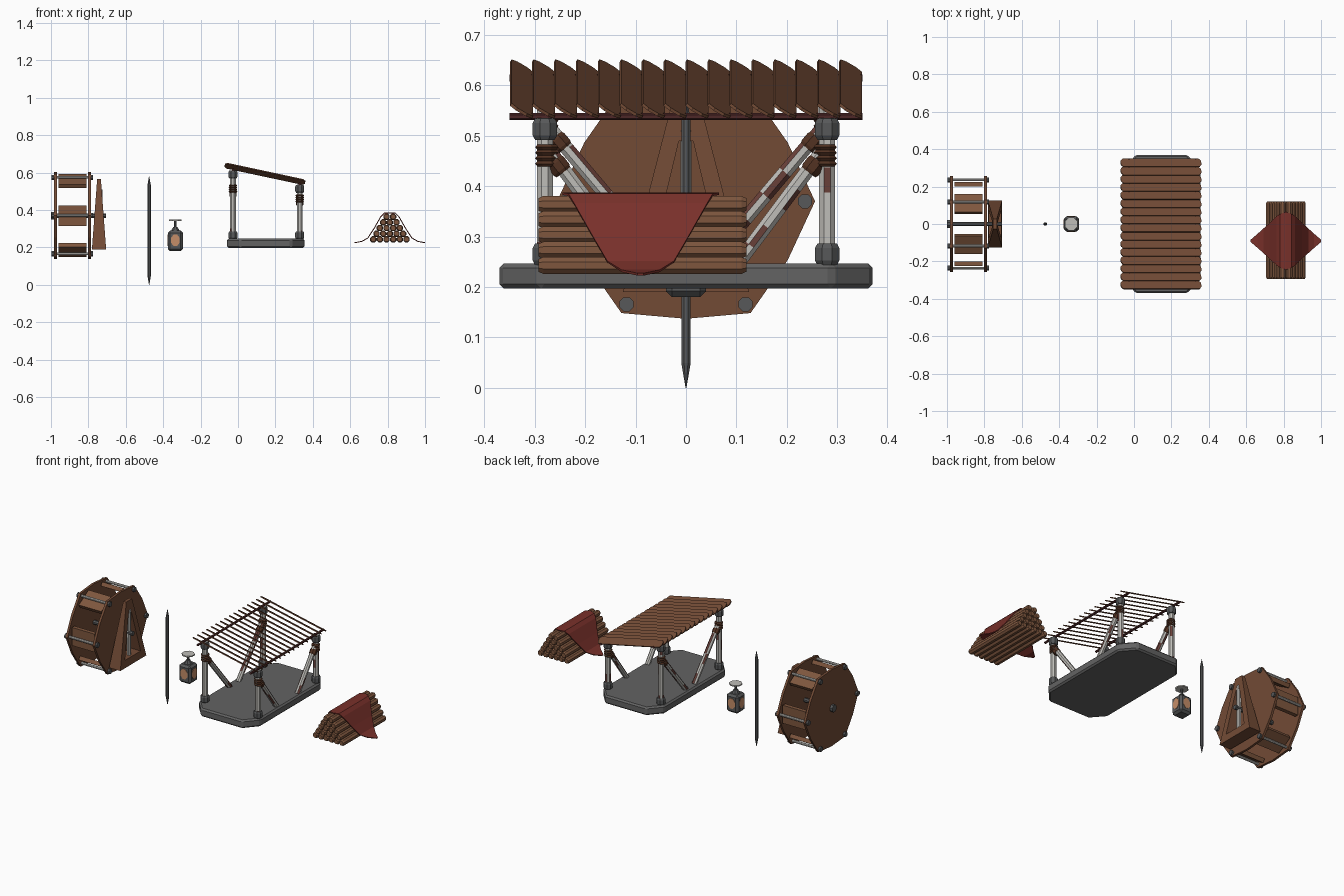
import bpy, bmesh, math, random
from mathutils import Vector, Matrix

if "Cube" in bpy.data.objects:
    bpy.data.objects.remove(bpy.data.objects["Cube"])
random.seed(4)

def mat(name, r, g, b):
    m = bpy.data.materials.new(name)
    m.diffuse_color = (r, g, b, 1)
    m.use_nodes = True
    m.node_tree.nodes["Principled BSDF"].inputs["Base Color"].default_value = m.diffuse_color
    return m

WOOD = mat("brown wood", .17, .07, .036)
LOG = mat("log wood", .21, .094, .048)
ROPE = mat("rope brown", .085, .032, .016)
STONE = mat("stone grey", .125, .125, .125)
IRON = mat("dark iron", .095, .098, .10)
STEEL = mat("light steel", .52, .51, .48)
RUST = mat("rust", .14, .05, .04)
RED = mat("red cloth", .19, .03, .023)
RAIL = mat("maroon rail", .075, .02, .02)
TAN = mat("tan panel", .56, .27, .14)

def finish(name, bm, *mats):
    bmesh.ops.recalc_face_normals(bm, faces=bm.faces)
    me = bpy.data.meshes.new(name)
    bm.to_mesh(me)
    bm.free()
    ob = bpy.data.objects.new(name, me)
    bpy.context.collection.objects.link(ob)
    for m in mats:
        me.materials.append(m)
    return ob

def lathe(name, p0, p1, prof, n, m, rust=0.0):
    """Turned part from p0 to p1; prof = (fraction, radius) rings."""
    p0, p1 = Vector(p0), Vector(p1)
    d = p1 - p0
    q = d.to_track_quat('Z', 'Y').to_matrix()
    bm = bmesh.new()
    rings = []
    for t, r in prof:
        rings.append([bm.verts.new(p0 + d * t + q @ Vector((r * math.cos(a), r * math.sin(a), 0)))
                      for a in [2 * math.pi * (i + .5) / n for i in range(n)]])
    for a, b in zip(rings, rings[1:]):
        for i in range(n):
            f = bm.faces.new((a[i], a[(i + 1) % n], b[(i + 1) % n], b[i]))
            f.material_index = 1 if random.random() < rust else 0
    bm.faces.new(rings[0])
    bm.faces.new(rings[-1])
    return finish(name, bm, m, RUST)

def rod(name, p0, p1, r, n, m):
    return lathe(name, p0, p1, [(0, r), (1, r)], n, m)

def prism(name, pts, h, M, m):
    """Outline pts in local xy, thickness h centred, placed by M."""
    bm = bmesh.new()
    lo = [bm.verts.new(M @ Vector((x, y, -h / 2))) for x, y in pts]
    hi = [bm.verts.new(M @ Vector((x, y, h / 2))) for x, y in pts]
    bm.faces.new(lo)
    bm.faces.new(hi)
    k = len(pts)
    for i in range(k):
        bm.faces.new((lo[i], lo[(i + 1) % k], hi[(i + 1) % k], hi[i]))
    return finish(name, bm, m)

def bevel(ob, w):
    b = ob.modifiers.new("bevel", 'BEVEL')
    b.width, b.segments = w, 1

T, R = Matrix.Translation, Matrix.Rotation

# ---- paddle wheel: two bulged hexagon discs, six plates, bars and nuts
CZ = .37
disc = []
for i in range(12):
    a, r = math.radians(30 * i), (.256 if i % 2 == 0 else .233)
    disc.append((r * math.cos(a), r * math.sin(a)))
YZ = Matrix(((0, 0, 1, 0), (1, 0, 0, 0), (0, 1, 0, 0), (0, 0, 0, 1)))  # local xy -> world yz
for x, side in ((-.976, "outer"), (-.794, "inner")):
    prism("wheel_disc_" + side, disc, .014, T((x, 0, CZ)) @ YZ, WOOD)
for i in range(6):
    a = math.radians(60 * i)
    c, s = math.cos(a), math.sin(a)
    w = .055
    plate = [(-.076, -w), (.076, -w), (.076, w), (-.076, w)]
    M = T((-.885, .213 * c, CZ + .213 * s)) @ R(a - math.pi / 2, 4, 'X') @ Matrix.Identity(4)
    prism("wheel_paddle", plate, .024, M, LOG)
    y, z = .236 * c, CZ + .236 * s
    rod("wheel_bar", (-.99, y, z), (-.78, y, z), .008, 8, STEEL)
    for x0, x1 in ((-.996, -.983), (-.787, -.775)):
        rod("wheel_nut", (x0, y, z), (x1, y, z), .015, 8, IRON)
rod("wheel_axle", (-.99, 0, CZ), (-.705, 0, CZ), .013, 8, IRON)
rod("axle_cap", (-1.0, 0, CZ), (-.983, 0, CZ), .022, 8, IRON)

# ---- tapered triangular bearing frame beside the wheel
bm = bmesh.new()
outer = [(-.125, .19), (.125, .19), (.028, .565), (-.028, .565)]
inner = [(-.075, .235), (.075, .235), (.014, .49), (-.014, .49)]
loops = []
for pts in (outer, inner):
    for sgn in (-1, 1):
        loops.append([bm.verts.new((-.743 + sgn * (.038 - .028 * (z - .19) / .375), y, z)) for y, z in pts])
for a, b in ((0, 1), (2, 3), (0, 2), (1, 3)):
    for i in range(4):
        j = (i + 1) % 4
        bm.faces.new((loops[a][i], loops[a][j], loops[b][j], loops[b][i]))
finish("wheel_frame", bm, WOOD)
rod("frame_pole", (-.735, 0, .22), (-.735, 0, .51), .012, 8, STEEL)

# ---- double pointed spike
lathe("spike", (-.475, 0, 0), (-.475, 0, .58),
      [(0, .001), (.085, .010), (.915, .010), (1, .001)], 8, IRON)

# ---- lantern with tan panels, stem and disc lid
LX = -.335
h = .04
body = prism("lantern_body", [(-h, -h), (h, -h), (h, h), (-h, h)], .11, T((LX, 0, .235)), IRON)
bevel(body, .012)
for i in range(4):
    a = math.pi / 2 * i
    d = Vector((math.cos(a), math.sin(a), 0))
    M = T(Vector((LX, 0, .238)) + d * .04) @ R(a, 4, 'Z') @ YZ
    prism("lantern_panel", [(.025 * math.cos(t * math.pi / 4 + .39), .033 * math.sin(t * math.pi / 4 + .39))
                            for t in range(8)], .004, M, TAN)
lathe("lantern_collar", (LX, 0, .288), (LX, 0, .31), [(0, .025), (1, .012)], 8, IRON)
rod("lantern_stem", (LX, 0, .30), (LX, 0, .345), .007, 8, IRON)
rod("lantern_lid", (LX, 0, .341), (LX, 0, .348), .037, 8, STEEL)

# ---- stone slab with cut corners
x0, x1, Y = -.06, .355, .37
cx, cy = .07, .08
slab = prism("stone_slab", [(x0 + cx, -Y), (x1 - cx, -Y), (x1, -Y + cy), (x1, Y - cy),
                            (x1 - cx, Y), (x0 + cx, Y), (x0, Y - cy), (x0, -Y + cy)],
             .05, T((0, 0, .222)), STONE)
bevel(slab, .009)

# ---- posts, joints, braces, rope lashings and rails
for x, top, bz, foot, rope in ((-.027, .612, .52, .04, .515), (.33, .535, .475, .10, .462)):
    for s in (-1, 1):
        y = .28 * s
        lathe("post", (x, y, .24), (x, y, top), [(i / 6, .017) for i in range(7)], 8, STEEL, .12)
        for zc in (.265, top - .022):
            lathe("post_joint", (x, y, zc - .021), (x, y, zc + .021),
                  [(0, .021), (.2, .026), (.8, .026), (1, .021)], 8, IRON)
        lathe("brace", (x, y * .98, bz), (x, foot * s, .243), [(i / 6, .015) for i in range(7)], 8, STEEL, .22)
        for k in range(4):
            z = rope - .018 + k * .011
            lathe("rope_wrap", (x, y - .004 * s, z - .005), (x, y - .004 * s, z + .006),
                  [(0, .020), (.5, .025), (1, .020)], 8, ROPE)
        d = (Vector((x, foot * s, .243)) - Vector((x, y, bz))).normalized()
        p = Vector((x, y, bz)) + d * .03
        lathe("brace_lashing", p, p + d * .03, [(0, .018), (.2, .021), (.8, .021), (1, .018)], 8, ROPE)
    rod("roof_rail", (x, -.35, top + .003), (x, .35, top + .003), .007, 6, RAIL)

# ---- louvred roof planks, each tilted about its length
slope = math.atan2(.092, .43)
L, w = .22, .025
plank = [(-L, -w * .45), (-L + .012, -w), (L - .012, -w), (L, -w * .45),
         (L, w * .45), (L - .012, w), (-L + .012, w), (-L, w * .45)]
for i in range(16):
    y = -.326 + i * .0435
    M = T((.144, y, .593)) @ R(slope, 4, 'Y') @ R(math.radians(-31), 4, 'X')
    prism("roof_plank", plank, .006, M, WOOD)

# ---- log pile
PX, r = .812, .0178
for row in range(5):
    n = 6 - row
    z = .225 + r + row * r * 1.70
    for k in range(n):
        x = PX + (k - (n - 1) / 2) * 2 * r
        lathe("log", (x, -.293, z), (x, .12, z),
              [(0, r * .75), (.025, r * 1.03), (.975, r * 1.03), (1, r * .75)], 8, LOG)

# ---- red cloth draped over the pile: (offset, height, half width)
half = [(0, .385, .155), (.03, .383, .143), (.048, .365, .132), (.085, .300, .095),
        (.118, .250, .066), (.150, .232, .038), (.188, .225, .006)]
bm = bmesh.new()
rows = []
for dx, z, hw in [(-a, b, c) for a, b, c in half[:0:-1]] + half:
    rows.append([bm.verts.new((PX + dx, -.09 + hw * t, z)) for t in (-1, -.5, 0, .5, 1)])
for a, b in zip(rows, rows[1:]):
    for j in range(4):
        bm.faces.new((a[j], b[j], b[j + 1], a[j + 1]))
cloth = finish("cloth_cover", bm, RED)
sm = cloth.modifiers.new("thickness", 'SOLIDIFY')
sm.thickness, sm.offset = .005, 0
